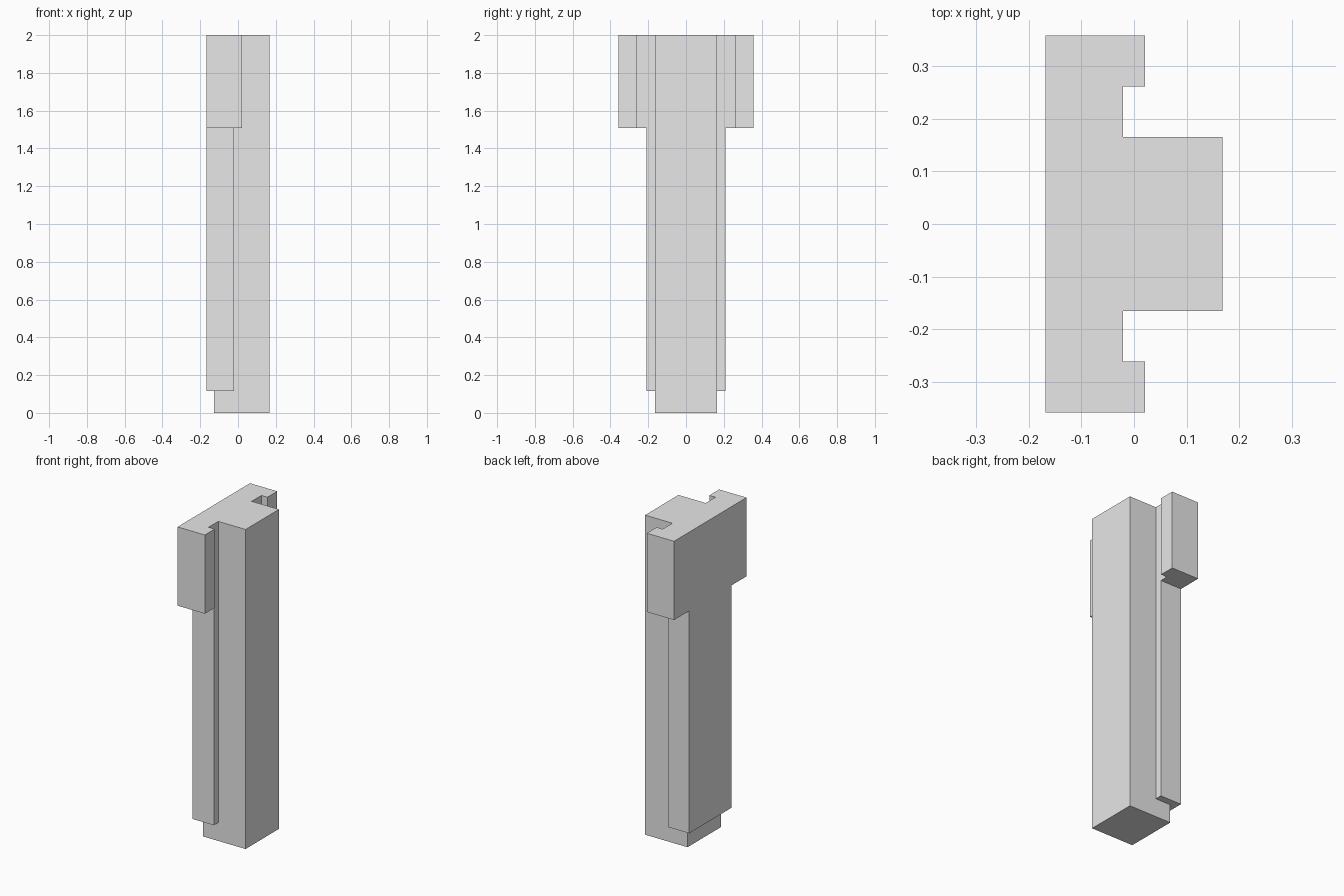
import bpy, bmesh
from mathutils import Vector

cube = bpy.data.objects.get("Cube")
if cube:
    bpy.data.objects.remove(cube, do_unlink=True)

grey = bpy.data.materials.new("plain_grey")
grey.use_nodes = True
grey.diffuse_color = (0.8, 0.8, 0.8, 1)
grey.node_tree.nodes["Principled BSDF"].inputs["Base Color"].default_value = (0.8, 0.8, 0.8, 1)

BACK, SLOT, LIP, FRONT = -0.168, -0.021, 0.021, 0.168   # depths along x
HEAD_Z, RAIL_Z, TOP = 1.507, 0.115, 2.0                 # heights
COLUMN_Y, RAIL_Y, LIP_Y, HEAD_Y = 0.165, 0.209, 0.261, 0.358


def prism(name, outline, offset):
    """Extrude a closed outline into a solid."""
    bm = bmesh.new()
    face = bm.faces.new([bm.verts.new(p) for p in outline])
    new = bmesh.ops.extrude_face_region(bm, geom=[face])["geom"]
    bmesh.ops.translate(bm, vec=Vector(offset),
                        verts=[g for g in new if isinstance(g, bmesh.types.BMVert)])
    bmesh.ops.recalc_face_normals(bm, faces=bm.faces[:])
    mesh = bpy.data.meshes.new(name)
    bm.to_mesh(mesh)
    bm.free()
    mesh.materials.append(grey)
    obj = bpy.data.objects.new(name, mesh)
    bpy.context.collection.objects.link(obj)
    return obj


def block(name, x, y, z):
    outline = [(x[0], y[0], z[0]), (x[1], y[0], z[0]), (x[1], y[1], z[0]), (x[0], y[1], z[0])]
    return prism(name, outline, (0, 0, z[1] - z[0]))


# Square column, full height
column = block("column", (-0.126, FRONT), (-COLUMN_Y, COLUMN_Y), (0, TOP))

# T-shaped back panel: narrow rails below, wide head above
half = [(RAIL_Y, RAIL_Z), (RAIL_Y, HEAD_Z), (HEAD_Y, HEAD_Z), (HEAD_Y, TOP)]
silhouette = half + [(-y, z) for y, z in reversed(half)]
parts = [prism("back_panel", [(BACK, y, z) for y, z in silhouette], (SLOT - BACK, 0, 0))]

# Lips at both ends of the head
for side, name in ((1, "back_lip"), (-1, "front_lip")):
    parts.append(block(name, (BACK, LIP), sorted((side * LIP_Y, side * HEAD_Y)), (HEAD_Z, TOP)))

# Merge everything into one solid
for part in parts:
    part.hide_render = True
    union = column.modifiers.new("union_" + part.name, "BOOLEAN")
    union.operation = "UNION"
    union.solver = "EXACT"
    union.object = part
bpy.context.view_layer.update()
merged = bpy.data.meshes.new_from_object(column.evaluated_get(bpy.context.evaluated_depsgraph_get()))
column.modifiers.clear()
column.data = merged
for part in parts:
    bpy.data.objects.remove(part, do_unlink=True)

# Clean flat faces
bm = bmesh.new()
bm.from_mesh(merged)
bmesh.ops.remove_doubles(bm, verts=bm.verts[:], dist=0.0001)
bmesh.ops.dissolve_limit(bm, angle_limit=0.01, verts=bm.verts[:], edges=bm.edges[:])
bm.to_mesh(merged)
bm.free()
column.name = "slotted_column"
